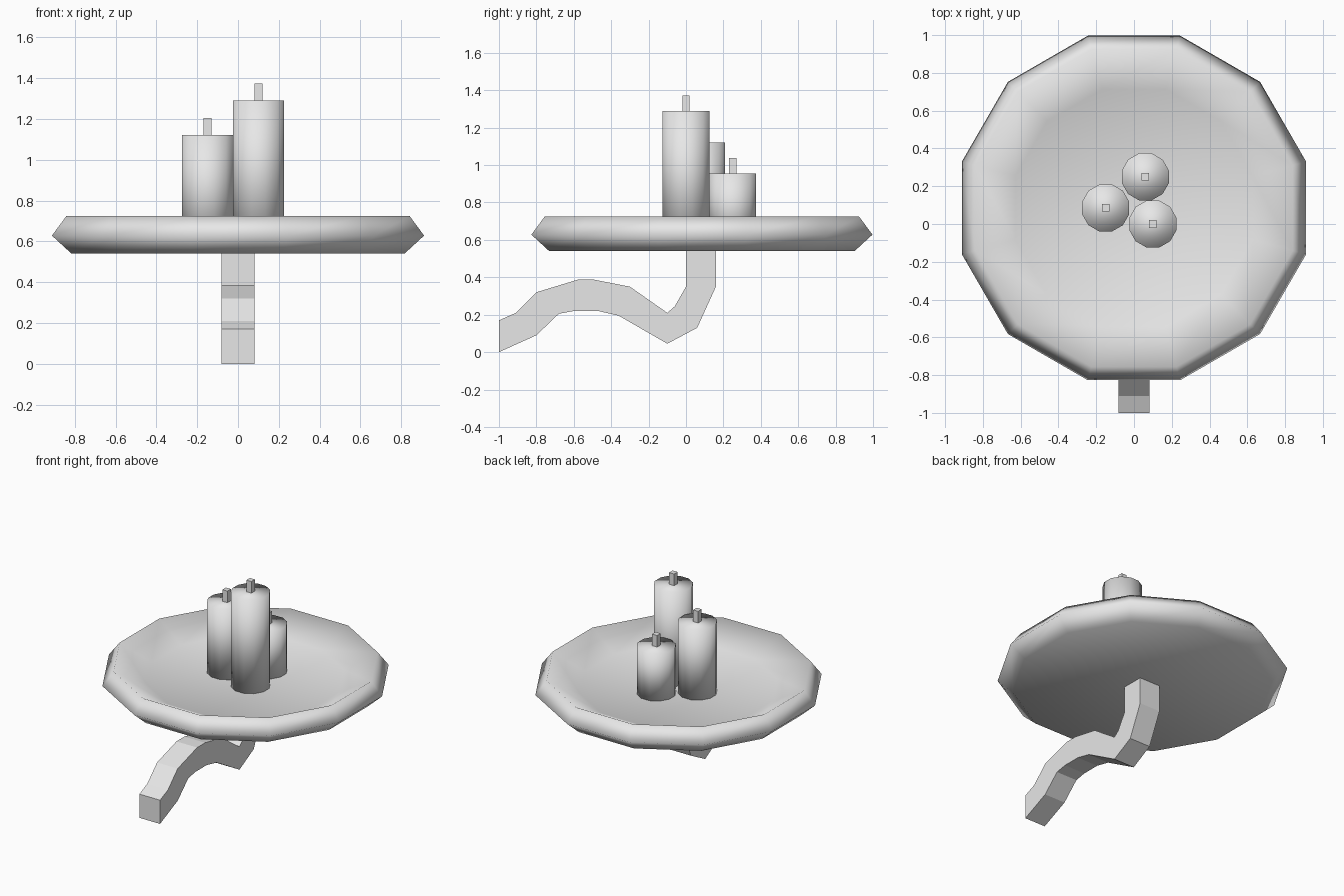
import bpy
import bmesh
import math

cube = bpy.data.objects.get("Cube")
if cube:
    bpy.data.objects.remove(cube, do_unlink=True)

grey = bpy.data.materials.new("plain grey")
grey.use_nodes = True
grey.diffuse_color = (0.8, 0.8, 0.8, 1)
grey.node_tree.nodes["Principled BSDF"].inputs["Base Color"].default_value = (0.8, 0.8, 0.8, 1)


def finish(name, bm, smooth=False):
    """Turn a bmesh into a named object with the shared material."""
    bmesh.ops.recalc_face_normals(bm, faces=bm.faces)
    for face in bm.faces:
        face.smooth = smooth
    mesh = bpy.data.meshes.new(name)
    bm.to_mesh(mesh)
    bm.free()
    mesh.materials.append(grey)
    obj = bpy.data.objects.new(name, mesh)
    bpy.context.collection.objects.link(obj)
    return obj


def loft(name, rings, smooth=False):
    """Skin a list of equal-length point rings and cap both ends."""
    bm = bmesh.new()
    loops = [[bm.verts.new(p) for p in ring] for ring in rings]
    n = len(loops[0])
    for a, b in zip(loops, loops[1:]):
        for i in range(n):
            j = (i + 1) % n
            bm.faces.new((a[i], a[j], b[j], b[i]))
    bm.faces.new(loops[0])
    bm.faces.new(loops[-1])
    return finish(name, bm, smooth)


def lathe(name, x, y, profile, sides=12):
    """Revolve (radius, z) pairs, with flat sides facing the axes."""
    angles = [math.tau * (i + 0.5) / sides for i in range(sides)]
    rings = [[(x + r * math.cos(a), y + r * math.sin(a), z) for a in angles]
             for r, z in profile]
    return loft(name, rings, smooth=True)


# Dished plate with a bevelled rim
lathe("plate", 0, 0.085,
      [(0.845, 0.54), (0.944, 0.628), (0.87, 0.725), (0.65, 0.615)])

# Candles with square wicks
for label, x, y, top in (("tall", 0.10, 0.0, 1.29),
                         ("middle", -0.15, 0.085, 1.122),
                         ("short", 0.06, 0.25, 0.956)):
    lathe(label + "_candle", x, y, [(0.129, 0.6), (0.129, top)])
    w = 0.02
    corners = ((-w, -w), (w, -w), (w, w), (-w, w))
    loft(label + "_wick",
         [[(x + dx, y + dy, z) for dx, dy in corners]
          for z in (top - 0.01, top + 0.083)])

# Curved handle: upper and lower (y, z) edge at each station
stations = [((-1.0, 0.17), (-1.0, 0.0)),
            ((-0.91, 0.21), (-0.80, 0.09)),
            ((-0.80, 0.32), (-0.68, 0.205)),
            ((-0.58, 0.387), (-0.60, 0.22)),
            ((-0.49, 0.387), (-0.47, 0.22)),
            ((-0.30, 0.35), (-0.36, 0.195)),
            ((-0.10, 0.21), (-0.10, 0.045)),
            ((-0.06, 0.245), (0.06, 0.13)),
            ((0.0, 0.35), (0.16, 0.35)),
            ((0.0, 0.55), (0.16, 0.55))]
half = 0.082
loft("handle", [[(-half, *up), (half, *up), (half, *low), (-half, *low)]
                for up, low in stations])
